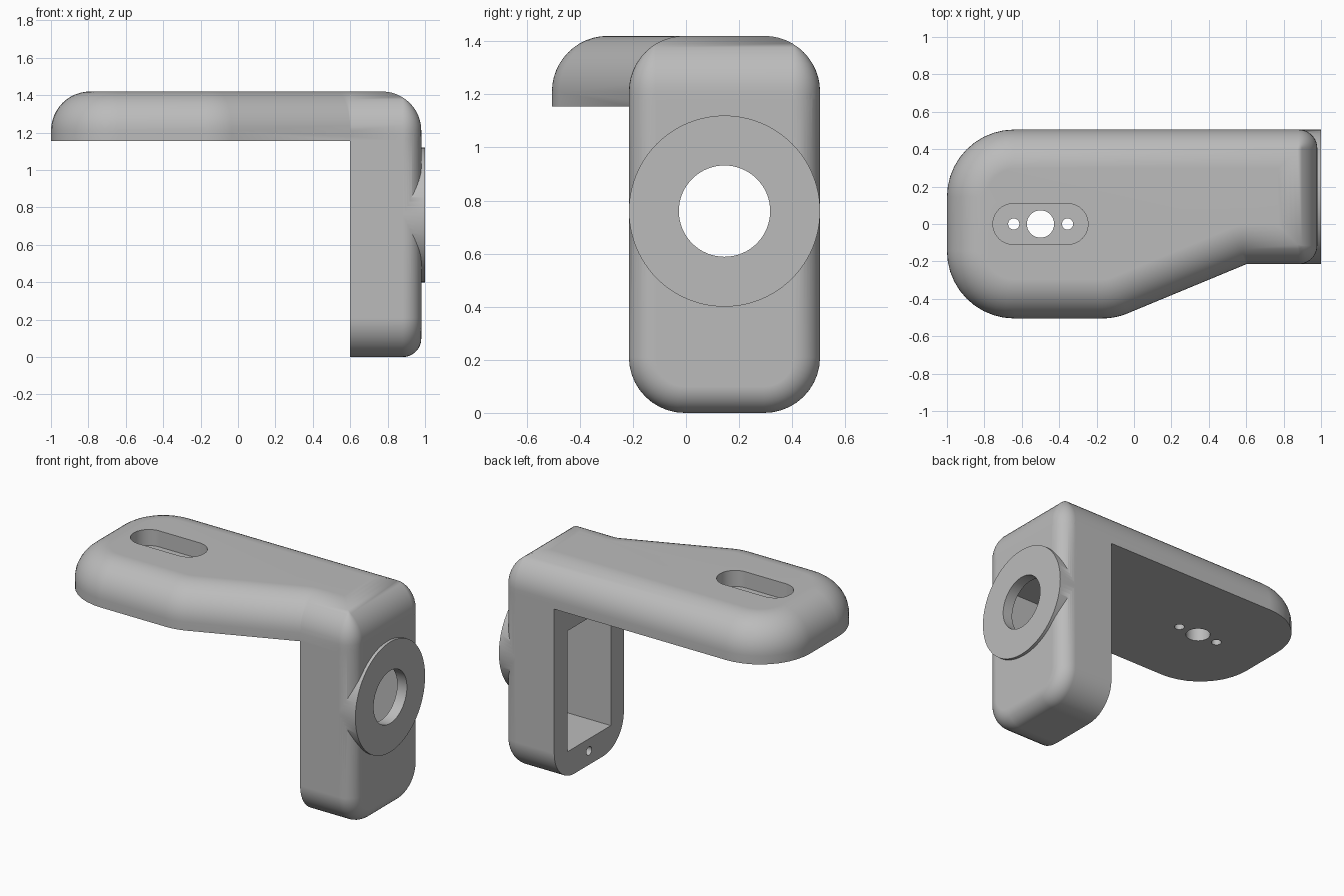
import bpy, bmesh, math
from mathutils import Vector, Matrix

cube = bpy.data.objects.get("Cube")
if cube:
    bpy.data.objects.remove(cube, do_unlink=True)

grey = bpy.data.materials.new("plain_grey")
grey.use_nodes = True
colour = (0.5, 0.5, 0.5, 1)
grey.diffuse_color = colour
grey.node_tree.nodes["Principled BSDF"].inputs["Base Color"].default_value = colour

MID_Y, HUB_Z, HALF_W = 0.145, 0.76, 0.36   # post centre line and hub height
TOP, UNDER, INNER, OUTER = 1.42, 1.155, 0.6, 0.98


def add_object(name, bm):
    bmesh.ops.remove_doubles(bm, verts=bm.verts, dist=1e-5)
    bmesh.ops.recalc_face_normals(bm, faces=bm.faces)
    mesh = bpy.data.meshes.new(name)
    bm.to_mesh(mesh)
    bm.free()
    mesh.materials.append(grey)
    obj = bpy.data.objects.new(name, mesh)
    bpy.context.collection.objects.link(obj)
    return obj


def ring(corners, inset, steps=10):
    """Rounded outline, moved inwards. Corner: u, v, radius, share of inset on its next edge."""
    points, count = [], len(corners)
    for i, (u, v, radius, share) in enumerate(corners):
        p = Vector((u, v))
        before = corners[i - 1]
        after = corners[(i + 1) % count]
        e1 = (p - Vector(before[:2])).normalized()
        e2 = (Vector(after[:2]) - p).normalized()
        n1, n2 = Vector((-e1.y, e1.x)), Vector((-e2.y, e2.x))
        d1, d2, c = inset * before[3], inset * share, n1.dot(n2)
        p = p + (n1 * (d1 - c * d2) + n2 * (d2 - c * d1)) / (1 - c * c)
        turn = math.atan2(e1.cross(e2), e1.dot(e2))
        r = radius - inset
        if turn > 0:
            r = max(r, 0)
        centre = p + (n1 + n2) / (1 + c) * r
        for k in range(steps + 1):
            points.append(centre - Matrix.Rotation(turn * k / steps, 2) @ n1 * r)
    return points


def filleted_slab(name, corners, low, high, fillet, place, steps=12):
    """Extrude an outline and round over its far edge."""
    bm = bmesh.new()
    levels = [(0, low)]
    for k in range(steps + 1):
        a = math.pi / 2 * k / steps
        levels.append((fillet * (1 - math.cos(a)), high - fillet + fillet * math.sin(a)))
    rings = [[bm.verts.new(place(p.x, p.y, w)) for p in ring(corners, d)] for d, w in levels]
    for a, b in zip(rings, rings[1:]):
        for i in range(len(a)):
            j = (i + 1) % len(a)
            bm.faces.new((a[i], a[j], b[j], b[i]))
    bm.faces.new(rings[0][::-1])
    bm.faces.new(rings[-1])
    return add_object(name, bm)


def cylinder(name, axis, centre, radius, depth, sides=64):
    bm = bmesh.new()
    turn = Matrix.Rotation(math.pi / 2, 4, "Y") if axis == "X" else Matrix()
    bmesh.ops.create_cone(bm, cap_ends=True, segments=sides, radius1=radius, radius2=radius,
                          depth=depth, matrix=Matrix.Translation(centre) @ turn)
    return add_object(name, bm)


def box(name, low, high):
    bm = bmesh.new()
    low, high = Vector(low), Vector(high)
    bmesh.ops.create_cube(bm, size=1, matrix=Matrix.Translation((low + high) / 2)
                          @ Matrix.Diagonal((*(high - low), 1)))
    return add_object(name, bm)


def combine(target, other, operation):
    mod = target.modifiers.new(operation, "BOOLEAN")
    mod.operation, mod.solver, mod.object = operation, "EXACT", other
    bpy.context.view_layer.objects.active = target
    bpy.ops.object.modifier_apply(modifier=mod.name)
    bpy.data.objects.remove(other, do_unlink=True)


# Top arm: tapering plate with a rounded upper edge
back, front = MID_Y + HALF_W, MID_Y - HALF_W
arm = [(-1, -back, 0.36, 1), (-0.1, -back, 0.36, 1), (INNER, front, 0, 1),
       (OUTER, front, 0.1, 1), (OUTER, back, 0.1, 1), (-1, back, 0.36, 1)]
bracket = filleted_slab("bracket_body", arm, UNDER, TOP, 0.21, lambda u, v, w: (u, v, w))

# Upright post, rounded at the foot and around its outer face
post = [(front, 0, 0.21, 1), (back, 0, 0.21, 1), (back, 1.18, 0, 0), (front, 1.18, 0, 1)]
combine(bracket, filleted_slab("post", post, INNER, OUTER, 0.1, lambda u, v, w: (w, u, v)), "UNION")

# Round hub on the outer face
combine(bracket, cylinder("hub", "X", (0.93, MID_Y, HUB_Z), HALF_W, 0.14, 96), "UNION")

# Pocket in the post, hub bore and screw holes
cutters = [box("pocket", (0.5, MID_Y - 0.225, 0.17), (0.93, MID_Y + 0.225, 0.96)),
           cylinder("bore", "X", (0.95, MID_Y, HUB_Z), 0.172, 0.3)]
for z in (0.09, 1.04):
    cutters.append(cylinder("screw_hole", "X", (INNER, MID_Y, z), 0.028, 0.4, 24))

# Slot in the arm with three through holes
slot = [(x, y, 0.108, 1) for x, y in
        ((-0.754, -0.109), (-0.246, -0.109), (-0.246, 0.109), (-0.754, 0.109))]
cutters.append(filleted_slab("slot", slot, 1.315, 1.6, 0.001, lambda u, v, w: (u, v, w), 1))
for x, radius in ((-0.643, 0.03), (-0.5, 0.073), (-0.355, 0.03)):
    cutters.append(cylinder("arm_hole", "Z", (x, 0, 1.25), radius, 0.3, 32))
for cutter in cutters:
    combine(bracket, cutter, "DIFFERENCE")

# Smooth shading with crisp edges
bpy.ops.object.select_all(action="DESELECT")
bracket.select_set(True)
bpy.context.view_layer.objects.active = bracket
bpy.ops.object.shade_smooth_by_angle(angle=math.radians(30))
normals = bracket.modifiers.new("even_shading", "WEIGHTED_NORMAL")
normals.keep_sharp = True
